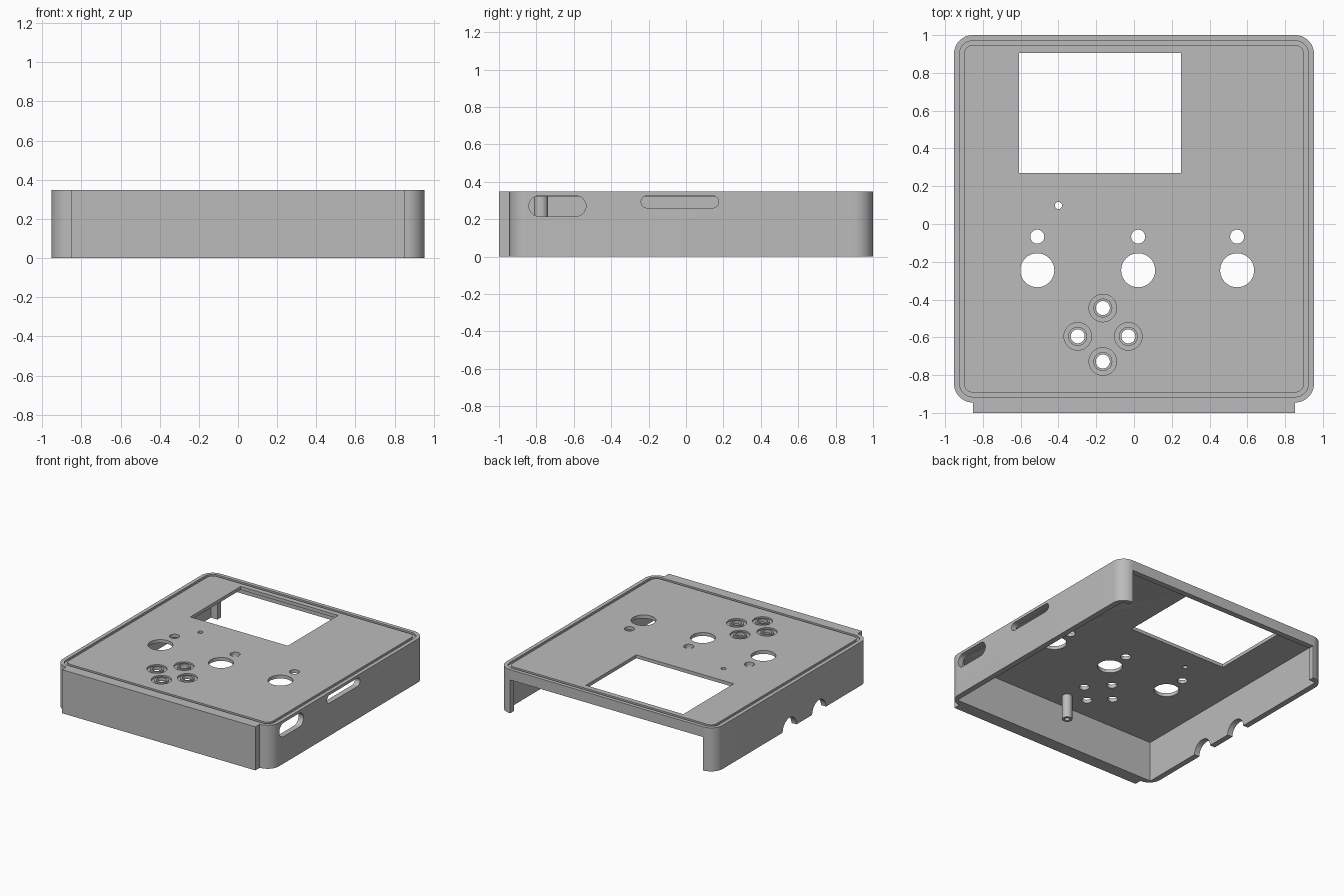
import bpy, bmesh
from math import sin, cos, pi, radians

if "Cube" in bpy.data.objects:
    bpy.data.objects.remove(bpy.data.objects["Cube"])

W, BACK, FRONT, H = 0.953, 1.0, -0.945, 0.347   # shell half width, ends, height
WALL, ROOF = 0.045, 0.32                        # wall thickness, underside of lid

grey = bpy.data.materials.new("plain grey")
grey.use_nodes = True
colour = (0.5, 0.5, 0.5, 1)
grey.diffuse_color = colour
grey.node_tree.nodes["Principled BSDF"].inputs["Base Color"].default_value = colour


def arc(u, v, r, start, end, n):
    angles = [radians(start + (end - start) * i / n) for i in range(n + 1)]
    return [(u + r * cos(a), v + r * sin(a)) for a in angles]


def circle(u, v, r, n=40):
    return arc(u, v, r, 0, 360, n)[:-1]


def box(u0, u1, v0, v1):
    return [(u0, v0), (u1, v0), (u1, v1), (u0, v1)]


def slot(u0, u1, v0, v1):
    r, v = (v1 - v0) / 2, (v0 + v1) / 2
    return arc(u1 - r, v, r, -90, 90, 16) + arc(u0 + r, v, r, 90, 270, 16)


def rounded(inset, r):
    """Rounded outline of the shell, starting at its front right corner."""
    x, y0, y1 = W - inset - r, FRONT + inset + r, BACK - inset - r
    corners = [(x, y0, -90), (x, y1, 0), (-x, y1, 90), (-x, y0, 180)]
    return [p for u, v, a in corners for p in arc(u, v, r, a, a + 90, 12)]


def make(name, shapes):
    """Extrude (outline, low, high, axis, inner outline) shapes into one object."""
    bm = bmesh.new()
    for outer, lo, hi, axis, inner in shapes:
        def loop(points, w):
            return [bm.verts.new((u, v, w) if axis == "z" else (w, u, v)) for u, v in points]

        def skin(a, b):
            for i in range(len(a)):
                j = (i + 1) % len(a)
                bm.faces.new((a[i], a[j], b[j], b[i]))
        low, high = loop(outer, lo), loop(outer, hi)
        skin(low, high)
        if inner:
            low_in, high_in = loop(inner, lo), loop(inner, hi)
            skin(high_in, low_in)
            skin(high, high_in)
            skin(low_in, low)
        else:
            bm.faces.new(high)
            bm.faces.new(low[::-1])
    bmesh.ops.recalc_face_normals(bm, faces=bm.faces[:])
    mesh = bpy.data.meshes.new(name)
    bm.to_mesh(mesh)
    bm.free()
    mesh.materials.append(grey)
    obj = bpy.data.objects.new(name, mesh)
    bpy.context.collection.objects.link(obj)
    return obj


def cut(target, name, shapes):
    cutter = make(name, shapes)
    cutter.hide_render = True
    mod = target.modifiers.new(name, "BOOLEAN")
    mod.operation, mod.solver, mod.object = "DIFFERENCE", "EXACT", cutter
    bpy.context.view_layer.objects.active = target
    bpy.ops.object.modifier_apply(modifier=mod.name)
    bpy.data.objects.remove(cutter)


# Shell outline: rounded box with a flat panel standing proud of the front
edge = W - 0.1
outline = rounded(0, 0.1) + [(-edge, -1), (edge, -1)]
shell = make("case_shell", [(outline, 0, H, "z", None)])

# Hollow underside and open back below a top rail
inner_x = W - WALL
cut(shell, "cavity", [(box(-inner_x, inner_x, FRONT + WALL, BACK - WALL), -0.1, ROOF, "z", None)])
cut(shell, "back_opening", [(box(-0.85, 0.85, 0.9, 1.1), -0.1, 0.265, "z", None)])

# Lid: screen window, knob holes, lamp holes and a pinhole
low, high = 0.29, 0.4
lid = [(box(-0.61, 0.25, 0.27, 0.905), low, high, "z", None),
       (circle(-0.4, 0.098, 0.019), low, high, "z", None)]
for x in (-0.512, 0.022, 0.546):
    lid.append((circle(x, -0.067, 0.037), low, high, "z", None))
    lid.append((circle(x, -0.245, 0.09), low, high, "z", None))

# Button holes, each inside a ring groove
buttons = [(-0.165, -0.445), (-0.298, -0.595), (-0.03, -0.595), (-0.165, -0.728)]
lid += [(circle(x, y, 0.037), low, high, "z", None) for x, y in buttons]
cut(shell, "lid_holes", lid)

# Grooves around the buttons and along the lid border
floor = H - 0.014
grooves = [(circle(x, y, 0.073), floor, high, "z", circle(x, y, 0.05)) for x, y in buttons]
grooves.append((rounded(0.03, 0.07), floor, high, "z", rounded(0.053, 0.047)))
cut(shell, "lid_grooves", grooves)

# Side ports: two slots on the left wall, two arched notches on the right wall
ports = [(slot(-0.84, -0.535, 0.215, 0.325), 0.905, 1.1, "x", None),
         (slot(-0.24, 0.175, 0.26, 0.325), 0.905, 1.1, "x", None)]
ports += [(circle(y, 0, 0.087), -1.1, -0.88, "x", None) for y in (-0.315, 0.057)]
cut(shell, "side_ports", ports)

# Hollow screw post under the lid
post = make("screw_post", [(circle(-0.02, -0.775, 0.037), 0.13, ROOF, "z", circle(-0.02, -0.775, 0.018))])

for obj in (shell, post):
    bpy.ops.object.select_all(action="DESELECT")
    obj.select_set(True)
    bpy.context.view_layer.objects.active = obj
    bpy.ops.object.shade_smooth_by_angle(angle=radians(30))
